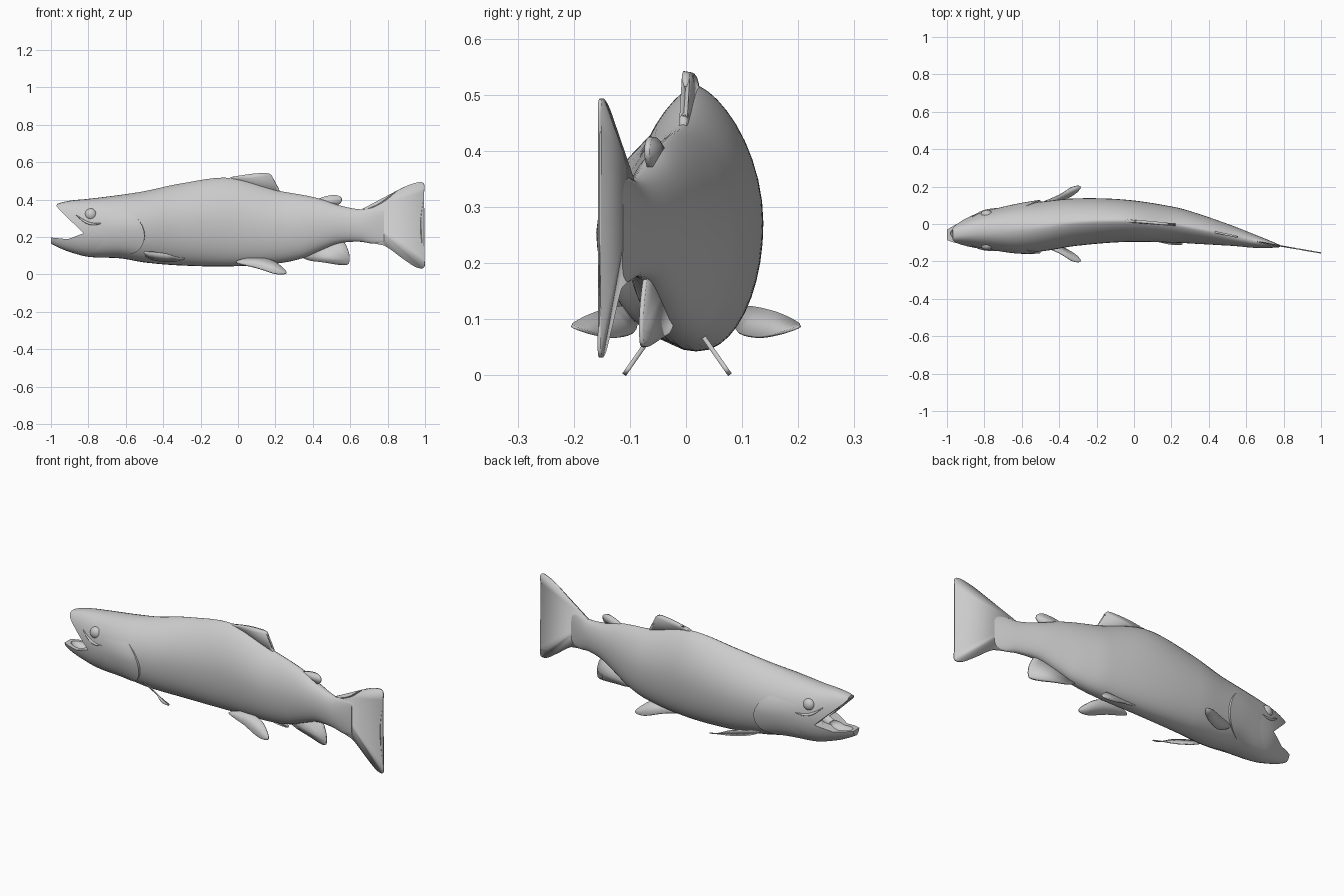
import bpy, bmesh, math
from mathutils import Vector

if "Cube" in bpy.data.objects:
    bpy.data.objects.remove(bpy.data.objects["Cube"], do_unlink=True)

grey = bpy.data.materials.new("plain grey")
grey.use_nodes = True
grey.diffuse_color = (0.6, 0.6, 0.6, 1)
grey.node_tree.nodes["Principled BSDF"].inputs["Base Color"].default_value = (0.6, 0.6, 0.6, 1)

# Body stations: x, top z, bottom z, centre y, half width, sharpness of the back
STATIONS = [
    (-1.00, .360, .165, -.058, .036, .7), (-.965, .378, .146, -.054, .054, .7),
    (-.90, .394, .120, -.044, .075, .8), (-.80, .404, .094, -.033, .102, .9),
    (-.63, .425, .086, -.025, .128, 1.1), (-.50, .445, .064, -.014, .133, 1.25),
    (-.31, .485, .048, .010, .127, 1.4), (-.045, .516, .043, .017, .113, 1.4),
    (.22, .447, .060, -.005, .095, 1.4), (.35, .424, .088, -.027, .080, 1.3),
    (.44, .404, .127, -.045, .067, 1.2), (.54, .370, .166, -.066, .052, 1.0),
    (.65, .348, .175, -.093, .035, 1.0), (.72, .354, .165, -.107, .021, 1.0),
    (.78, .350, .175, -.118, .006, 1.0)]


def catmull(p0, p1, p2, p3, t):
    return .5 * (2 * p1 + (p2 - p0) * t + (2 * p0 - 5 * p1 + 4 * p2 - p3) * t * t
                 + (3 * p1 - p0 - 3 * p2 + p3) * t ** 3)


def section(x):
    """Smoothly interpolated top, bottom, centre, half width and sharpness."""
    last = len(STATIONS) - 1
    x = min(max(x, STATIONS[0][0]), STATIONS[-1][0])
    i = max(k for k in range(last) if STATIONS[k][0] <= x)
    a, b = STATIONS[i], STATIONS[i + 1]
    t = (x - a[0]) / (b[0] - a[0])

    def slope(k, c):
        lo, hi = STATIONS[max(k - 1, 0)], STATIONS[min(k + 1, last)]
        return (hi[c] - lo[c]) / (hi[0] - lo[0]) * (b[0] - a[0])
    return [a[c] * (1 + 2 * t) * (1 - t) ** 2 + b[c] * t * t * (3 - 2 * t)
            + slope(i, c) * t * (1 - t) ** 2 - slope(i + 1, c) * t * t * (1 - t)
            for c in range(1, 6)]


def skin(x, angle, side, out=0.0):
    """Point on the body; angle runs from belly to back."""
    top, bottom, cy, hw, sharp = section(x)
    power = sharp if angle > 0 else .9
    width = hw * max(math.cos(angle), 0) ** power
    z = (top + bottom) / 2 + (top - bottom) / 2 * math.sin(angle)
    return Vector((x, cy + side * (width + out * math.cos(angle)), z + out * math.sin(angle)))


def skin_at_z(x, z, side, out=0.0):
    top, bottom = section(x)[:2]
    return skin(x, math.asin((2 * z - top - bottom) / (top - bottom)), side, out)


def finish(name, bm, angle=40):
    bmesh.ops.recalc_face_normals(bm, faces=bm.faces)
    mesh = bpy.data.meshes.new(name)
    bm.to_mesh(mesh)
    bm.free()
    obj = bpy.data.objects.new(name, mesh)
    bpy.context.collection.objects.link(obj)
    mesh.materials.append(grey)
    smooth(obj, angle)
    return obj


def smooth(obj, angle=40):
    bpy.ops.object.select_all(action='DESELECT')
    obj.select_set(True)
    bpy.context.view_layer.objects.active = obj
    bpy.ops.object.shade_smooth_by_angle(angle=math.radians(angle))


def bridge(bm, rows, closed):
    n = len(rows[0])
    for r, s in zip(rows, rows[1:]):
        for i in range(n if closed else n - 1):
            j = (i + 1) % n
            bm.faces.new((r[i], r[j], s[j], s[i]))


def cut(obj, cutter):
    mod = obj.modifiers.new("cut", 'BOOLEAN')
    mod.object, mod.operation, mod.solver = cutter, 'DIFFERENCE', 'EXACT'
    bpy.context.view_layer.objects.active = obj
    bpy.ops.object.modifier_apply(modifier=mod.name)
    bpy.data.objects.remove(cutter, do_unlink=True)


def ball(name, centre, radii):
    bm = bmesh.new()
    bmesh.ops.create_uvsphere(bm, u_segments=24, v_segments=14, radius=1)
    for v in bm.verts:
        v.co = Vector(centre) + Vector(c * r for c, r in zip(v.co, radii))
    return finish(name, bm)


# Body and head
bm = bmesh.new()
rows, RINGS, HALF = [], 90, 20
for k in range(RINGS + 1):
    x = -1 + 1.78 * k / RINGS
    loop = [skin(x, math.pi * (i / HALF - .5), 1) for i in range(HALF + 1)]
    loop += [skin(x, math.pi * (.5 - i / HALF), -1) for i in range(1, HALF)]
    rows.append([bm.verts.new(p) for p in loop])
bridge(bm, rows, True)
bm.faces.new(rows[0])
bm.faces.new(rows[-1])
body = finish("body", bm)

# Open mouth: gape between the jaws, tongue trough and throat
bm = bmesh.new()
gape = [(-.825, .22), (-.955, .345), (-.97, .365), (-.955, .45), (-1.2, .45),
        (-1.2, .2), (-1.0, .197), (-.91, .188)]
sides = [[bm.verts.new((x, y, z)) for x, z in gape] for y in (-.4, .4)]
bridge(bm, sides, True)
for s in sides:
    bm.faces.new(s)
cut(body, finish("gape_cutter", bm))
cut(body, ball("trough_cutter", (-.915, -.05, .2), (.068, .036, .033)))
cut(body, ball("throat_cutter", (-.86, -.04, .25), (.075, .048, .05)))
smooth(body)

for side, label in ((1, "left"), (-1, "right")):
    # Gill cover: a raised shell with a curved rear edge
    bm = bmesh.new()
    rows = []
    for k in range(15):
        angle = -1.25 + 1.75 * k / 14
        edge = -.5 - .16 * (angle + .25) ** 2
        lift = .011 * min(1, k / 4, (14 - k) / 4)
        row = [skin(edge - .24 * (1 - t / 8), angle, side, lift * (t / 8) - .001)
               for t in range(9)]
        row.append(skin(edge + .004, angle, side, -.012))
        rows.append([bm.verts.new(p) for p in row])
    bridge(bm, rows, False)
    finish(label + "_gill_cover", bm)

    # Eye and the crease beneath it
    ball(label + "_eye", skin_at_z(-.787, .326, side, -.012), (.032, .026, .032))
    curve = bpy.data.curves.new(label + "_cheek_crease", 'CURVE')
    curve.dimensions, curve.bevel_depth, curve.bevel_resolution = '3D', .006, 2
    line = curve.splines.new('POLY')
    line.points.add(12)
    for i, p in enumerate(line.points):
        t = i / 12
        z = .318 - .045 * t - .022 * math.sin(math.pi * t)
        p.co = (*skin_at_z(-.865 + .135 * t, z, side), 1)
        p.radius = .2 + math.sin(math.pi * t)
    curve.materials.append(grey)
    crease = bpy.data.objects.new(label + "_cheek_crease", curve)
    bpy.context.collection.objects.link(crease)


def fin(name, outline, place, thick=.008):
    """Thin fin from a smoothed closed outline, put in space by a rule."""
    pts = [Vector(p) for p in outline]
    n = len(pts)
    bm = bmesh.new()
    verts = [bm.verts.new(place(*catmull(*(pts[(i + d) % n] for d in (-1, 0, 1, 2)), t / 5)))
             for i in range(n) for t in range(5)]
    bmesh.ops.triangulate(bm, faces=[bm.faces.new(verts)])
    obj = finish(name, bm)
    mod = obj.modifiers.new("thickness", 'SOLIDIFY')
    mod.thickness, mod.offset = thick, 0
    return obj


def midline(x, z):
    y = section(x)[2] if x < .76 else -.114 - .17 * (x - .76)
    return (x, y, z)


# Fins on the midline
fin("dorsal_fin", [(-.06, .50), (-.03, .518), (.04, .532), (.12, .54), (.175, .535), (.19, .49),
                   (.22, .452), (.2, .42), (.05, .46)], midline, .014)
fin("adipose_fin", [(.42, .39), (.45, .412), (.515, .425), (.55, .412), (.55, .385),
                    (.51, .365)], midline, .01)
fin("anal_fin", [(.34, .11), (.37, .078), (.46, .064), (.57, .05), (.595, .07), (.588, .13),
                 (.55, .18), (.45, .16)], midline)
fin("tail_fin", [(.64, .33), (.72, .357), (.79, .395), (.86, .452), (.94, .487), (.992, .487),
                 (.993, .42), (.975, .27), (.985, .15), (.998, .045), (.955, .037),
                 (.88, .085), (.78, .155), (.66, .19)], midline, .006)

# Paired fins under the body
for side, label in ((1, "left"), (-1, "right")):
    fin(label + "_pelvic_fin", [(-.01, .065), (.1, .035), (.2, .004), (.255, .005), (.245, .03),
                                (.18, .075), (.08, .09)],
        lambda x, z: (x, -.016 + side * (.095 - .7 * z), z))
    fin(label + "_pectoral_fin", [(-.52, .1, .12), (-.4, .155, .114), (-.33, .198, .094),
                                  (-.285, .2, .086), (-.31, .165, .074), (-.38, .125, .068),
                                  (-.46, .09, .08)],
        lambda x, y, z: (x, side * y, z), .005)
